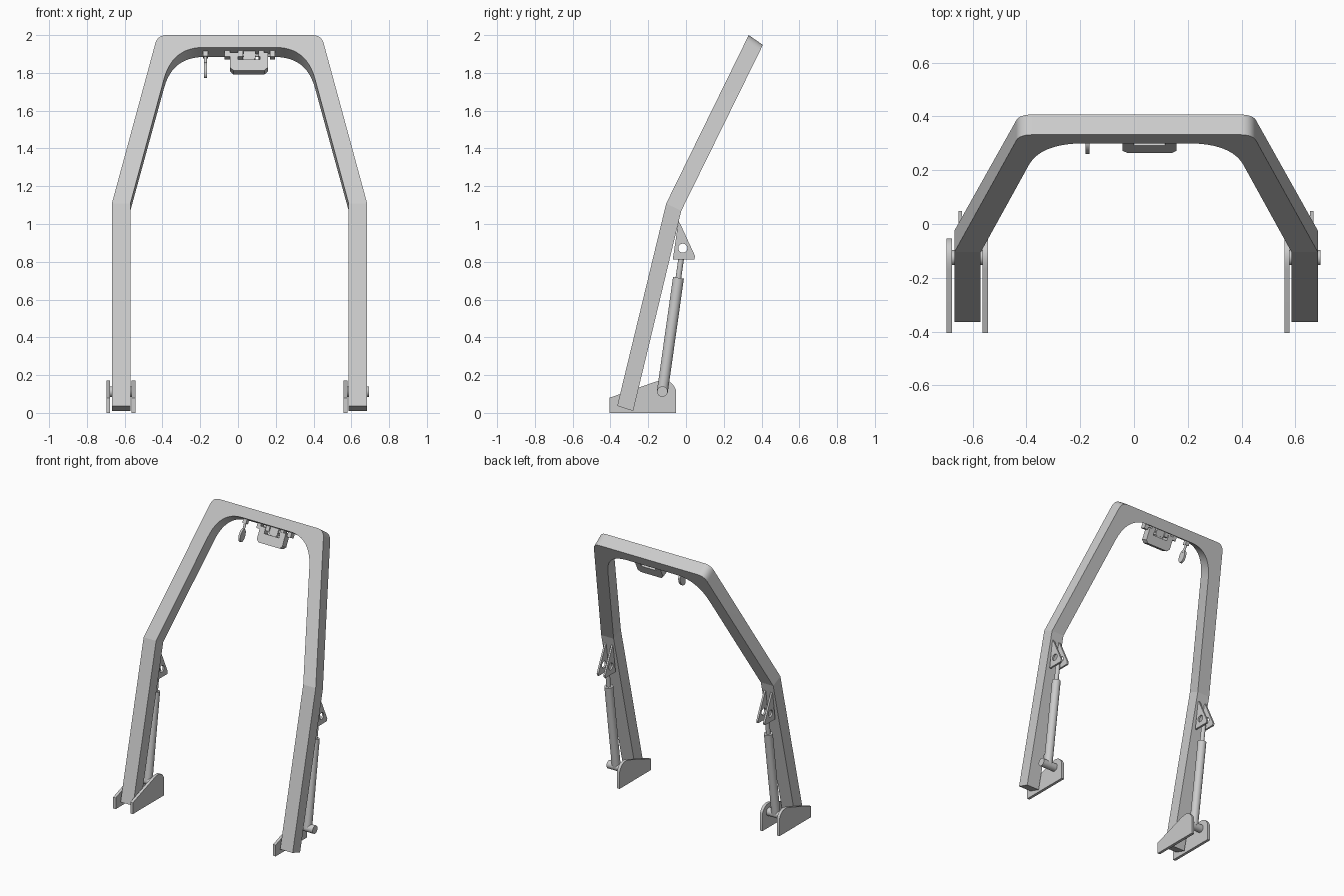
import bpy, bmesh, math
from mathutils import Vector, Matrix

cube = bpy.data.objects.get("Cube")
if cube:
    bpy.data.objects.remove(cube, do_unlink=True)

steel = bpy.data.materials.new("grey_steel")
steel.use_nodes = True
steel.diffuse_color = (0.6, 0.6, 0.6, 1)
steel.node_tree.nodes["Principled BSDF"].inputs["Base Color"].default_value = (0.6, 0.6, 0.6, 1)

CX = 0.008                       # centre line of the frame
TILT = Matrix.Translation((CX, 0.37, 1.973)) @ Matrix.Rotation(-math.atan2(0.437, 0.892), 4, 'X')


def finish(name, bm, smooth=30, matrix=None):
    if matrix:
        bm.transform(matrix)
    bmesh.ops.recalc_face_normals(bm, faces=bm.faces)
    mesh = bpy.data.meshes.new(name)
    bm.to_mesh(mesh)
    bm.free()
    mesh.materials.append(steel)
    ob = bpy.data.objects.new(name, mesh)
    bpy.context.collection.objects.link(ob)
    bpy.ops.object.select_all(action='DESELECT')
    ob.select_set(True)
    bpy.context.view_layer.objects.active = ob
    bpy.ops.object.shade_smooth_by_angle(angle=math.radians(smooth))
    return ob


def circle(cy, cz, ry, rz=None, n=24):
    rz = rz or ry
    return [(cy + ry * math.cos(2 * math.pi * i / n), cz + rz * math.sin(2 * math.pi * i / n))
            for i in range(n)]


def plate(name, loops, x0, x1, matrix=None):
    """Flat plate in the y-z plane; further loops are holes."""
    bm = bmesh.new()
    for loop in loops:
        vs = [bm.verts.new((x0, y, z)) for y, z in loop]
        for a, b in zip(vs, vs[1:] + vs[:1]):
            bm.edges.new((a, b))
    bmesh.ops.triangle_fill(bm, use_beauty=True, edges=bm.edges[:])
    ext = bmesh.ops.extrude_face_region(bm, geom=bm.faces[:], use_keep_orig=True)
    bmesh.ops.translate(bm, vec=(x1 - x0, 0, 0),
                        verts=[g for g in ext["geom"] if isinstance(g, bmesh.types.BMVert)])
    return finish(name, bm, 30, matrix)


def rod(name, a, b, r, matrix=None):
    a, b = Vector(a), Vector(b)
    bm = bmesh.new()
    bmesh.ops.create_cone(bm, cap_ends=True, segments=24, radius1=r, radius2=r, depth=(b - a).length)
    turn = (b - a).to_track_quat('Z', 'Y').to_matrix().to_4x4()
    bm.transform(Matrix.Translation((a + b) / 2) @ turn)
    return finish(name, bm, 30, matrix)


def box(name, lo, hi, matrix=None):
    return plate(name, [[(lo[1], lo[2]), (hi[1], lo[2]), (hi[1], hi[2]), (lo[1], hi[2])]],
                 lo[0], hi[0], matrix)


def fillet(a, c, b, n=12):
    a, b, c = Vector(a), Vector(b), Vector(c)
    return [tuple(a * (1 - t) ** 2 + c * 2 * t * (1 - t) + b * t * t)
            for t in (i / n for i in range(n + 1))]


# Bent frame: two-part side line for the front and rear skins
FRONT = [Vector(p) for p in ((-0.364, 0.037), (-0.105, 1.108), (0.332, 2.0))]
REAR = [Vector(p) for p in ((-0.28, 0.01), (-0.025, 1.07), (0.407, 1.948))]


def skin_point(line, x, z):
    k = 0 if z < FRONT[1].y else 1
    t = (z - FRONT[k].y) / (FRONT[k + 1].y - FRONT[k].y)
    y, zz = line[k].lerp(line[k + 1], t)
    return (x + CX, y, zz)


def main_frame():
    bend, foot = FRONT[1].y, FRONT[0].y
    outer = [(0.676, bend)] + fillet((0.446, 1.955), (0.434, 2.0), (0.385, 2.0))
    inner = [(0.578, bend)] + fillet((0.399, 1.77), (0.354, 1.935), (0.19, 1.935))
    mirror = lambda pts: [(-x, z) for x, z in reversed(pts)]
    arch = outer + mirror(outer) + list(reversed(mirror(inner))) + list(reversed(inner))
    n = len(arch)
    bm = bmesh.new()
    skins = []
    for line in (FRONT, REAR):
        vs = [bm.verts.new(skin_point(line, *p)) for p in arch]
        bm.faces.new(vs)
        feet = [bm.verts.new(skin_point(line, x, foot)) for x in (0.676, -0.676, -0.578, 0.578)]
        half = 2 * len(outer)
        bm.faces.new((vs[0], vs[-1], feet[3], feet[0]))
        bm.faces.new((vs[half - 1], vs[half], feet[2], feet[1]))
        loop = [feet[0]] + vs[:half] + [feet[1], feet[2]] + vs[half:] + [feet[3]]
        skins.append(loop)
    f, r = skins
    for i in range(len(f)):
        j = (i + 1) % len(f)
        bm.faces.new((f[i], f[j], r[j], r[i]))
    finish("main_frame", bm, 11)


main_frame()

# Foot plates, rams and brackets on both legs
FOOT = ([(-0.405, 0), (-0.405, 0.08)] + fillet((-0.17, 0.162), (-0.08, 0.195), (-0.053, 0.12), 8)
        + [(-0.053, 0)])
BRACKET = [(-0.04, 1.015), (-0.03, 1.0), (0.048, 0.83), (0.044, 0.813), (-0.07, 0.813)]
RAM_X = 0.627
for side, s in (("left", 1), ("right", -1)):
    X = lambda x: CX + s * x
    plate(side + "_inner_foot_plate", [FOOT], X(0.551), X(0.571))
    if s < 0:
        plate(side + "_outer_foot_plate", [FOOT], X(0.685), X(0.705))
    rod(side + "_foot_pin", (X(0.56), -0.125, 0.113), (X(0.685), -0.125, 0.113), 0.028)
    rod(side + "_ram_body", (X(RAM_X), -0.125, 0.113), (X(RAM_X), -0.04, 0.715), 0.029)
    rod(side + "_ram_rod", (X(RAM_X), -0.04, 0.715), (X(RAM_X), -0.022, 0.842), 0.015)
    for tag, x in (("inner", 0.594), ("outer", 0.647)):
        plate(side + "_" + tag + "_bracket", [BRACKET, circle(-0.017, 0.872, 0.024)],
              X(x), X(x + 0.013))

# Hanging block under the top beam, built in the tilted plane of the frame
for i, x in enumerate((-0.065, 0.005, 0.115, 0.175)):
    box("beam_lug_%d" % i, (x - 0.014, -0.02, -0.105), (x + 0.014, 0.02, -0.07), TILT)
rod("hanger_pin", (-0.075, 0, -0.09), (0.185, 0, -0.09), 0.009, TILT)
box("block_centre_lug", (0.022, -0.015, -0.115), (0.085, 0.015, -0.07), TILT)
U = [(-0.05, -0.085), (-0.05, -0.172), (-0.032, -0.19), (0.132, -0.19), (0.15, -0.172),
     (0.15, -0.085), (0.108, -0.085), (0.108, -0.125), (-0.008, -0.125), (-0.008, -0.085)]
spin = TILT @ Matrix.Rotation(math.radians(90), 4, 'Z')
plate("block_housing", [U], -0.025, 0.025, spin @ Matrix.Diagonal((1, -1, 1, 1)))
rod("block_sheave", (0.05, -0.012, -0.128), (0.05, 0.012, -0.128), 0.032, TILT)

# Paddle hook
rod("hook_stem", (-0.18, 0, -0.07), (-0.18, 0, -0.15), 0.008, TILT)
box("hook_lug", (-0.194, -0.014, -0.1), (-0.166, 0.014, -0.07), TILT)
plate("hook_paddle", [circle(0, -0.178, 0.028, 0.044)], -0.188, -0.173, TILT)
